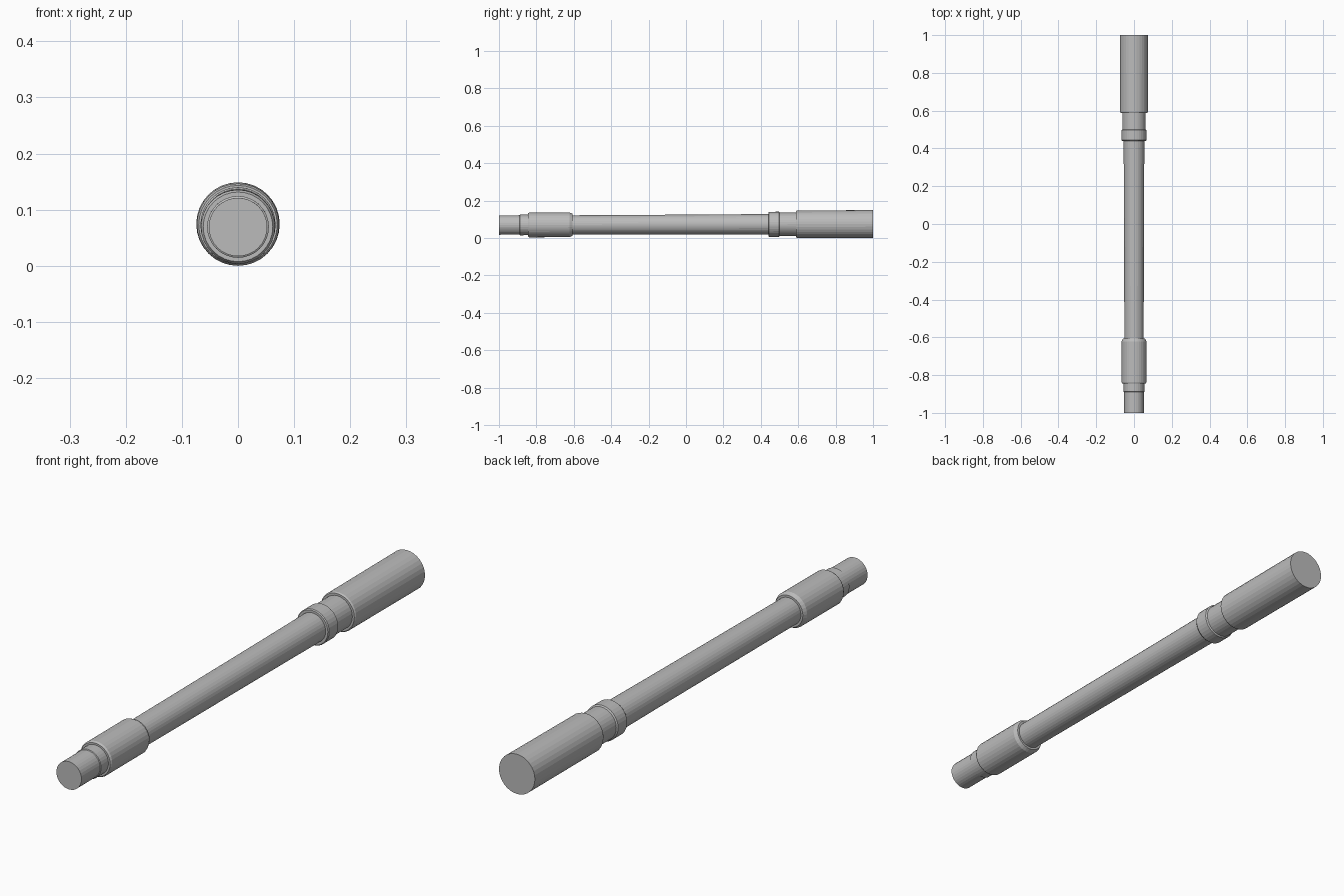
import bpy, bmesh, math

if "Cube" in bpy.data.objects:
    bpy.data.objects.remove(bpy.data.objects["Cube"])

SIDES = 32

grey = bpy.data.materials.new("plain grey")
grey.diffuse_color = (0.5, 0.5, 0.5, 1)
grey.use_nodes = True
grey.node_tree.nodes["Principled BSDF"].inputs["Base Color"].default_value = grey.diffuse_color


def axis_z(y):
    """Height of the rod's axis, which rises slightly toward the back."""
    return 0.0717 + 0.0027 * y


def turned_part(name, profile, cap_front=False, cap_back=False):
    """Lathe (y, radius) points around the rod's axis."""
    bm = bmesh.new()
    rings = []
    for y, r in profile:
        ring = []
        for i in range(SIDES):
            a = 2 * math.pi * i / SIDES
            ring.append(bm.verts.new((r * math.cos(a), y, axis_z(y) + r * math.sin(a))))
        rings.append(ring)
    for a, b in zip(rings, rings[1:]):
        for i in range(SIDES):
            j = (i + 1) % SIDES
            bm.faces.new((a[i], b[i], b[j], a[j]))
    if cap_front:
        bm.faces.new(rings[0])
    if cap_back:
        bm.faces.new(rings[-1][::-1])
    mesh = bpy.data.meshes.new(name)
    bm.to_mesh(mesh)
    bm.free()
    mesh.materials.append(grey)
    obj = bpy.data.objects.new(name, mesh)
    bpy.context.collection.objects.link(obj)


# Front tip and its thin ring
turned_part("front_tip", [(-1, 0.052), (-0.89, 0.052)], cap_front=True)
turned_part("front_ring", [(-0.89, 0.052), (-0.888, 0.055), (-0.845, 0.055)])

# Front sleeve with chamfered ends
turned_part("front_sleeve", [(-0.845, 0.055), (-0.845, 0.062), (-0.838, 0.066),
                             (-0.622, 0.066), (-0.607, 0.059), (-0.607, 0.051)])

# Long shaft, widening toward the back
turned_part("shaft", [(-0.607, 0.051), (-0.45, 0.0515), (0.19, 0.0535), (0.44, 0.055)])

# Rear collar and neck
turned_part("rear_collar", [(0.44, 0.055), (0.44, 0.064), (0.444, 0.067),
                            (0.497, 0.067), (0.501, 0.062)])
turned_part("rear_neck", [(0.501, 0.062), (0.588, 0.062)])

# Thick rear handle
turned_part("rear_handle", [(0.588, 0.062), (0.588, 0.07), (0.594, 0.0733),
                            (1, 0.0744)], cap_back=True)
